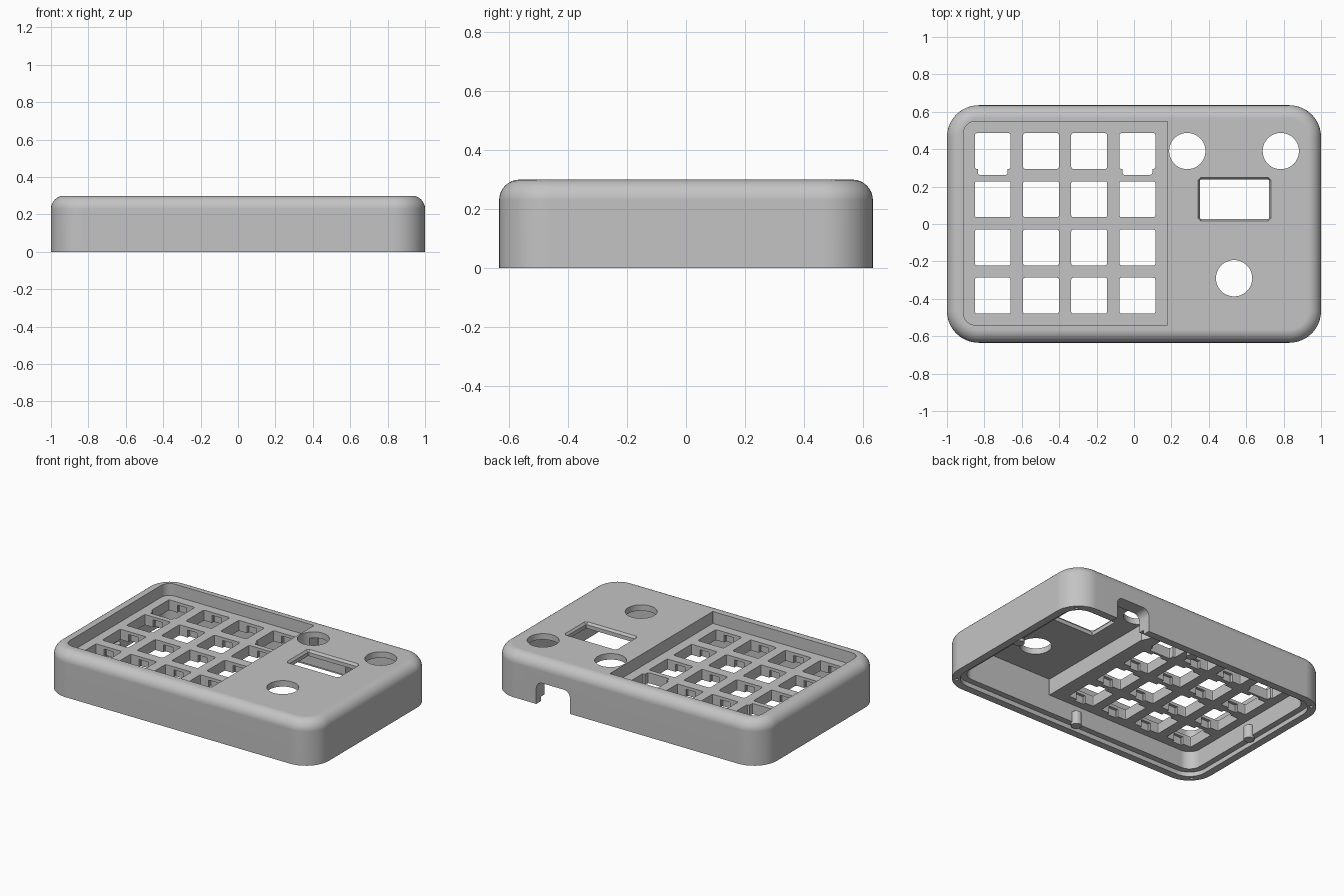
import bpy, bmesh, math

cube = bpy.data.objects.get("Cube")
if cube:
    bpy.data.objects.remove(cube, do_unlink=True)

grey = bpy.data.materials.new("plain_grey")
grey.use_nodes = True
colour = (0.55, 0.55, 0.55, 1)
grey.diffuse_color = colour
grey.node_tree.nodes["Principled BSDF"].inputs["Base Color"].default_value = colour


def outline(x0, x1, y0, y1, r_left, r_right, steps):
    """Counter-clockwise rectangle with rounded corners."""
    pts = []
    for i, (cx, sx, cy, sy, r) in enumerate([
            (x1, -1, y1, -1, r_right), (x0, 1, y1, -1, r_left),
            (x0, 1, y0, 1, r_left), (x1, -1, y0, 1, r_right)]):
        for k in range(steps + 1):
            a = math.pi / 2 * (i + k / steps)
            pts.append((cx + sx * r + r * math.cos(a), cy + sy * r + r * math.sin(a)))
    return pts


def prism(name, x0, x1, y0, y1, levels, r=0.004, r_right=None, steps=6, tilt=0):
    """Rounded prism lofted through (height, inset) levels."""
    r_right = r if r_right is None else r_right
    bm = bmesh.new()
    rings = []
    for z, d in levels:
        pts = outline(x0 + d, x1 - d, y0 + d, y1 - d,
                      max(r - d, 0.003), max(r_right - d, 0.003), steps)
        rings.append([bm.verts.new((x, y, z)) for x, y in pts])
    n = len(rings[0])
    for low, high in zip(rings, rings[1:]):
        for i in range(n):
            j = (i + 1) % n
            bm.faces.new((low[i], low[j], high[j], high[i]))
    bm.faces.new(rings[0][::-1])
    bm.faces.new(rings[-1])
    bmesh.ops.remove_doubles(bm, verts=bm.verts, dist=0.00002)
    bmesh.ops.recalc_face_normals(bm, faces=bm.faces)
    mesh = bpy.data.meshes.new(name)
    bm.to_mesh(mesh)
    bm.free()
    mesh.materials.append(grey)
    ob = bpy.data.objects.new(name, mesh)
    ob.rotation_euler.x = tilt
    bpy.context.collection.objects.link(ob)
    return ob


def disc(name, x, y, r, z0, z1, steps=12):
    return prism(name, x - r, x + r, y - r, y + r, [(z0, 0), (z1, 0)], r - 0.00005, steps=steps)


def combine(tool, operation="DIFFERENCE"):
    """Apply a boolean to the case and discard the tool."""
    bpy.context.view_layer.objects.active = case
    mod = case.modifiers.new(tool.name, "BOOLEAN")
    mod.operation, mod.solver, mod.object = operation, "EXACT", tool
    bpy.ops.object.modifier_apply(modifier=mod.name)
    bpy.data.objects.remove(tool, do_unlink=True)


# Outer case with filleted top edge
fillet = 0.07
levels = [(0, 0)]
for k in range(9):
    a = math.pi / 2 * k / 8
    levels.append((0.3 - fillet + fillet * math.sin(a), fillet * (1 - math.cos(a))))
case = prism("keypad_case", -1, 1, -0.635, 0.635, levels, 0.17, steps=12)

# Hollow underside: low under the keys, tall under the control panel
combine(prism("cavity", -0.91, 0.91, -0.545, 0.545, [(-0.1, 0), (0.15, 0)], 0.08))
combine(prism("panel_cavity", 0.213, 0.91, -0.545, 0.545, [(0.1, 0), (0.26, 0)], 0.004, 0.08))
combine(prism("base_lip", -0.95, 0.95, -0.585, 0.585, [(-0.1, 0), (0.03, 0)], 0.12))

# Sunken key area
combine(prism("key_recess", -0.91, 0.18, -0.54, 0.548, [(0.22, 0), (0.4, 0)], 0.06, 0.003))

# Key openings with clip notches on the underside
half = 0.096
for col in range(4):
    for row in range(4):
        x, y = -0.755 + 0.2577 * col, 0.39 - 0.2577 * row
        combine(prism("key_hole", x - half, x + half, y - half, y + half,
                      [(0.05, 0), (0.35, 0)], 0.01, steps=2))
        combine(prism("clip_notch", x - 0.035, x + 0.035, y - 0.115, y + 0.115,
                      [(0.05, 0), (0.2, 0)], steps=1))
        if row == 0 and col in (0, 3):
            combine(prism("wide_notch", x - 0.08, x + 0.08, y - 0.128, y,
                          [(0.05, 0), (0.35, 0)], 0.012, steps=2))

# Knob holes and chamfered display window
for x, y in [(0.285, 0.39), (0.785, 0.39), (0.535, -0.29)]:
    combine(disc("knob_hole", x, y, 0.097, 0.05, 0.4))
combine(prism("display_window", 0.353, 0.721, 0.027, 0.239,
              [(0.1, 0), (0.285, 0), (0.305, -0.014)], steps=1))

# Cable slot in the back wall
combine(prism("cable_slot", 0.415, 0.665, -0.1, 0.15, [(-0.7, 0), (-0.5, 0)],
              0.045, tilt=math.pi / 2))

# Small bosses on the inner walls and screw holes in the rim corners
for x, y in [(0, -0.545), (0, 0.545), (-0.91, 0), (0.91, 0)]:
    combine(disc("boss", x, y, 0.033, 0.012, 0.1, 6), "UNION")
for sx in (-1, 1):
    for sy in (-1, 1):
        combine(disc("screw_hole", sx * 0.93, sy * 0.565, 0.011, -0.1, 0.08, 4))

# Smooth the fillets, keep machined edges crisp
bpy.ops.object.select_all(action="DESELECT")
case.select_set(True)
bpy.context.view_layer.objects.active = case
bpy.ops.object.shade_smooth_by_angle(angle=math.radians(30))
weighted = case.modifiers.new("weighted_normals", "WEIGHTED_NORMAL")
weighted.keep_sharp = True
